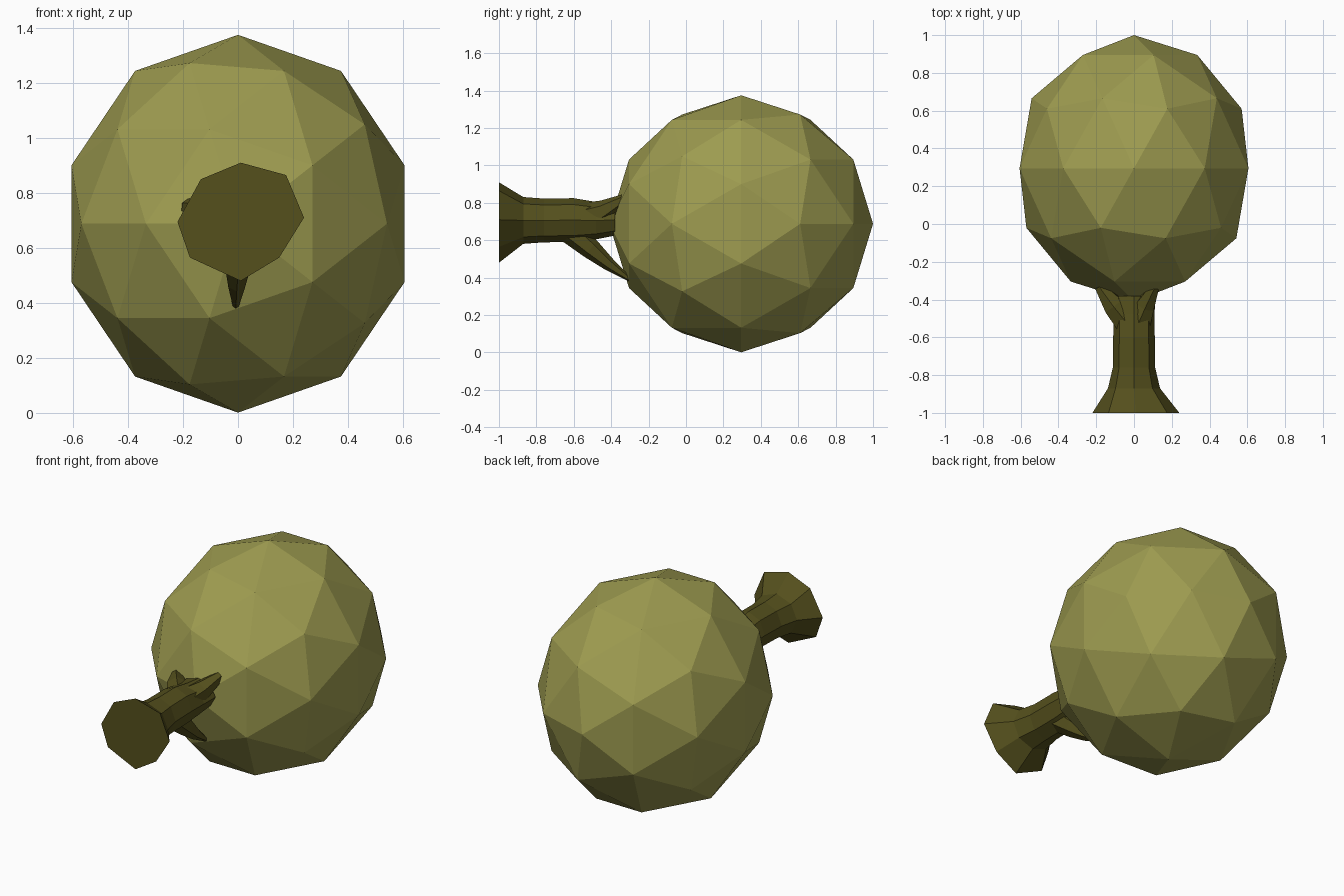
import bpy, bmesh, math
from mathutils import Vector

if "Cube" in bpy.data.objects:
    bpy.data.objects.remove(bpy.data.objects["Cube"])


def material(name, rgb):
    m = bpy.data.materials.new(name)
    m.diffuse_color = (*rgb, 1)
    m.use_nodes = True
    m.node_tree.nodes["Principled BSDF"].inputs["Base Color"].default_value = m.diffuse_color
    return m


LEAF = material("leaf_green", (0.34, 0.33, 0.08))
BARK = material("dark_bark", (0.09, 0.08, 0.012))


def loft(name, rings, mat):
    """Join equal-sided rings of points into a closed flat-faced tube."""
    bm = bmesh.new()
    vr = [[bm.verts.new(p) for p in ring] for ring in rings]
    n = len(vr[0])
    for a, b in zip(vr, vr[1:]):
        for i in range(n):
            bm.faces.new((a[i], a[(i + 1) % n], b[(i + 1) % n], b[i]))
    bm.faces.new(vr[0])
    bm.faces.new(vr[-1])
    bmesh.ops.recalc_face_normals(bm, faces=bm.faces)
    me = bpy.data.meshes.new(name)
    bm.to_mesh(me)
    bm.free()
    me.materials.append(mat)
    ob = bpy.data.objects.new(name, me)
    bpy.context.collection.objects.link(ob)
    return ob


def circle(centre, rx, rz, n, tilt=(0, 1, 0)):
    q = Vector((0, 1, 0)).rotation_difference(Vector(tilt))
    return [Vector(centre) + q @ Vector((rx * math.sin(math.tau * i / n), 0,
                                         rz * math.cos(math.tau * i / n))) for i in range(n)]


def branch(name, path, n=6):
    pts = [Vector(p[:3]) for p in path]
    rings = []
    for i, p in enumerate(path):
        d = (pts[min(i + 1, len(pts) - 1)] - pts[max(i - 1, 0)]).normalized()
        rings.append(circle(pts[i], p[3], p[3], n, d))
    return loft(name, rings, BARK)


# Crown: faceted ball with its pole along the trunk axis
bpy.ops.mesh.primitive_ico_sphere_add(subdivisions=2, radius=1, location=(0, 0.295, 0.688),
                                      rotation=(-math.pi / 2, 0, 0))
crown = bpy.context.object
crown.name = "crown"
crown.scale = (0.637, 0.687, 0.705)
crown.data.materials.append(LEAF)

# Trunk: eight-sided with an uneven flared foot
foot = [(0.01, 0.91), (0.175, 0.865), (0.24, 0.71), (0.15, 0.565),
        (0.01, 0.48), (-0.175, 0.565), (-0.22, 0.695), (-0.135, 0.85)]
rings = [[(x, -1, z) for x, z in foot]]
for y, rx, rz, cz in [(-0.87, 0.138, 0.125, 0.706), (-0.76, 0.112, 0.117, 0.706),
                      (-0.6, 0.11, 0.117, 0.708), (-0.48, 0.108, 0.1, 0.705),
                      (-0.38, 0.115, 0.085, 0.71)]:
    rings.append(circle((0, y, cz), rx, rz, 8))
loft("trunk", rings, BARK)

# Branches spreading into the crown
branch("left_branch", [(-0.035, -0.52, 0.715, 0.075), (-0.11, -0.43, 0.735, 0.062),
                       (-0.185, -0.33, 0.75, 0.028)])
branch("right_branch", [(0.02, -0.52, 0.725, 0.08), (0.06, -0.43, 0.76, 0.058),
                        (0.11, -0.33, 0.82, 0.028)])
branch("lower_branch", [(0, -0.64, 0.665, 0.07), (0, -0.51, 0.555, 0.055),
                        (-0.005, -0.41, 0.47, 0.035), (-0.008, -0.3, 0.39, 0.012)])
